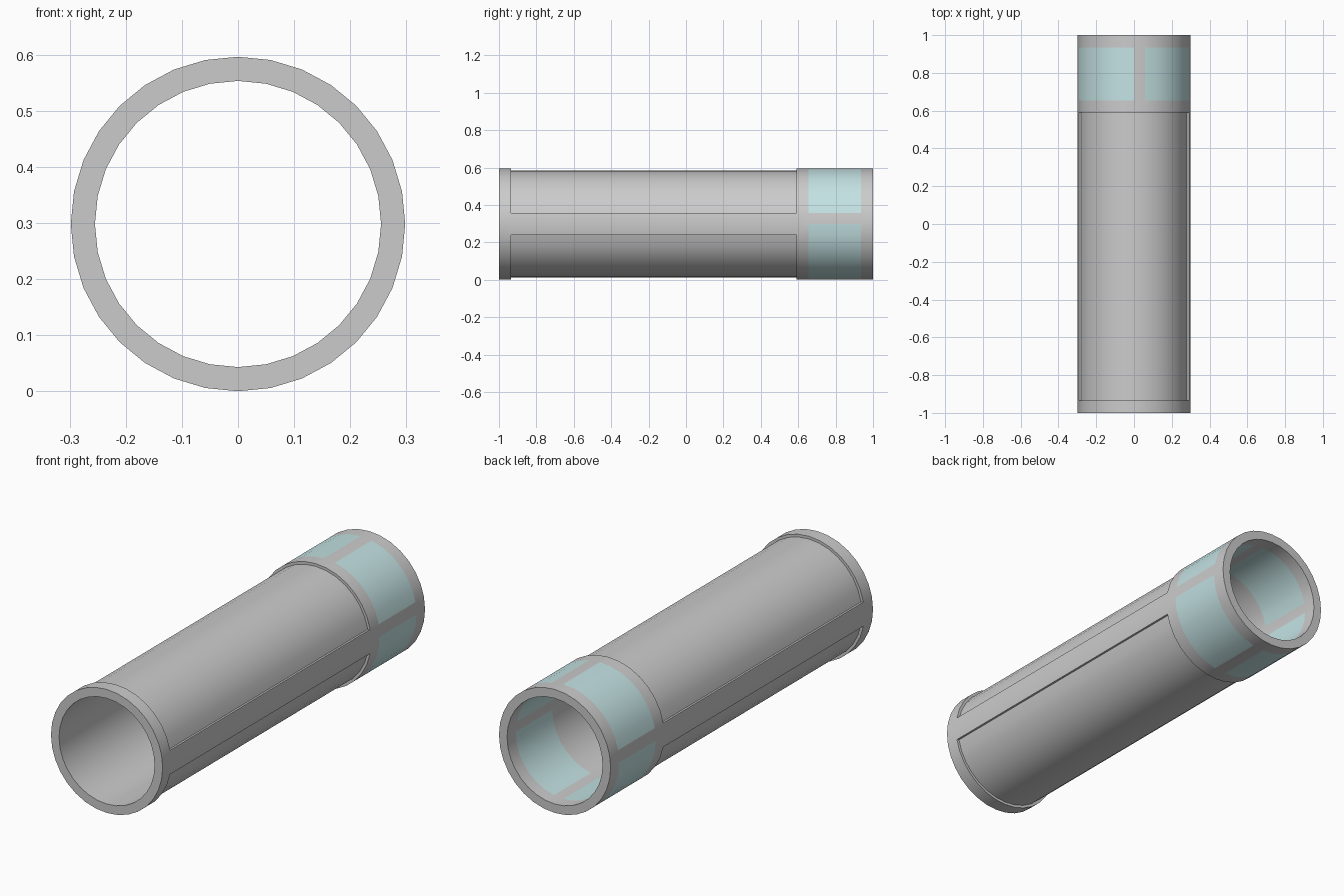
import bpy, bmesh, math

if "Cube" in bpy.data.objects:
    bpy.data.objects.remove(bpy.data.objects["Cube"])

SIDES = 32
R_OUT, R_IN, R_PANEL = 0.298, 0.255, 0.285
STATIONS = [-1.0, -0.935, 0.59, 0.655, 0.935, 1.0]
BARS = {0, 7, 15, 24}            # solid bars between the windows
STRIPS = {31, 0, 15, 16}         # raised strips left and right of the barrel


def tube_mesh():
    """Closed thick-walled tube; returns bmesh, panel faces and window faces."""
    bm = bmesh.new()
    n = len(STATIONS)
    profile = [(R_OUT, y) for y in STATIONS] + [(R_IN, y) for y in reversed(STATIONS)]
    grid = []
    for i in range(SIDES):
        a = 2 * math.pi * i / SIDES
        grid.append([bm.verts.new((r * math.cos(a), y, r * math.sin(a))) for r, y in profile])
    panels, windows = [], []
    for i in range(SIDES):
        p, q = grid[i], grid[(i + 1) % SIDES]
        for j in range(len(profile)):
            k = (j + 1) % len(profile)
            f = bm.faces.new((p[j], p[k], q[k], q[j]))
            if j == 1 and i not in STRIPS:
                panels.append(f)
            if j in (3, 2 * n - 5) and i not in BARS:
                windows.append(f)
    bmesh.ops.recalc_face_normals(bm, faces=bm.faces)
    return bm, panels, windows


def finish(bm, name, material=None):
    bmesh.ops.translate(bm, verts=bm.verts, vec=(0, 0, R_OUT))
    me = bpy.data.meshes.new(name)
    bm.to_mesh(me)
    bm.free()
    ob = bpy.data.objects.new(name, me)
    bpy.context.collection.objects.link(ob)
    if material:
        me.materials.append(material)
    bpy.ops.object.select_all(action='DESELECT')
    ob.select_set(True)
    bpy.context.view_layer.objects.active = ob
    bpy.ops.object.shade_smooth_by_angle(angle=math.radians(30))


# barrel with two recessed panels and window openings
bm, panels, windows = tube_mesh()
bmesh.ops.delete(bm, geom=windows, context='FACES')
bmesh.ops.inset_region(bm, faces=panels, thickness=0, depth=0)
for v in {v for f in panels for v in f.verts}:
    v.co.x *= R_PANEL / R_OUT
    v.co.z *= R_PANEL / R_OUT
bmesh.ops.recalc_face_normals(bm, faces=bm.faces)
finish(bm, "tube_body")

# tinted windows, outer and inner skins
glass = bpy.data.materials.new("window_glass")
glass.diffuse_color = (0.55, 0.76, 0.77, 1)
glass.use_nodes = True
glass.node_tree.nodes["Principled BSDF"].inputs["Base Color"].default_value = glass.diffuse_color
bm, panels, windows = tube_mesh()
keep = set(windows)
bmesh.ops.delete(bm, geom=[f for f in bm.faces if f not in keep], context='FACES')
finish(bm, "windows", glass)
